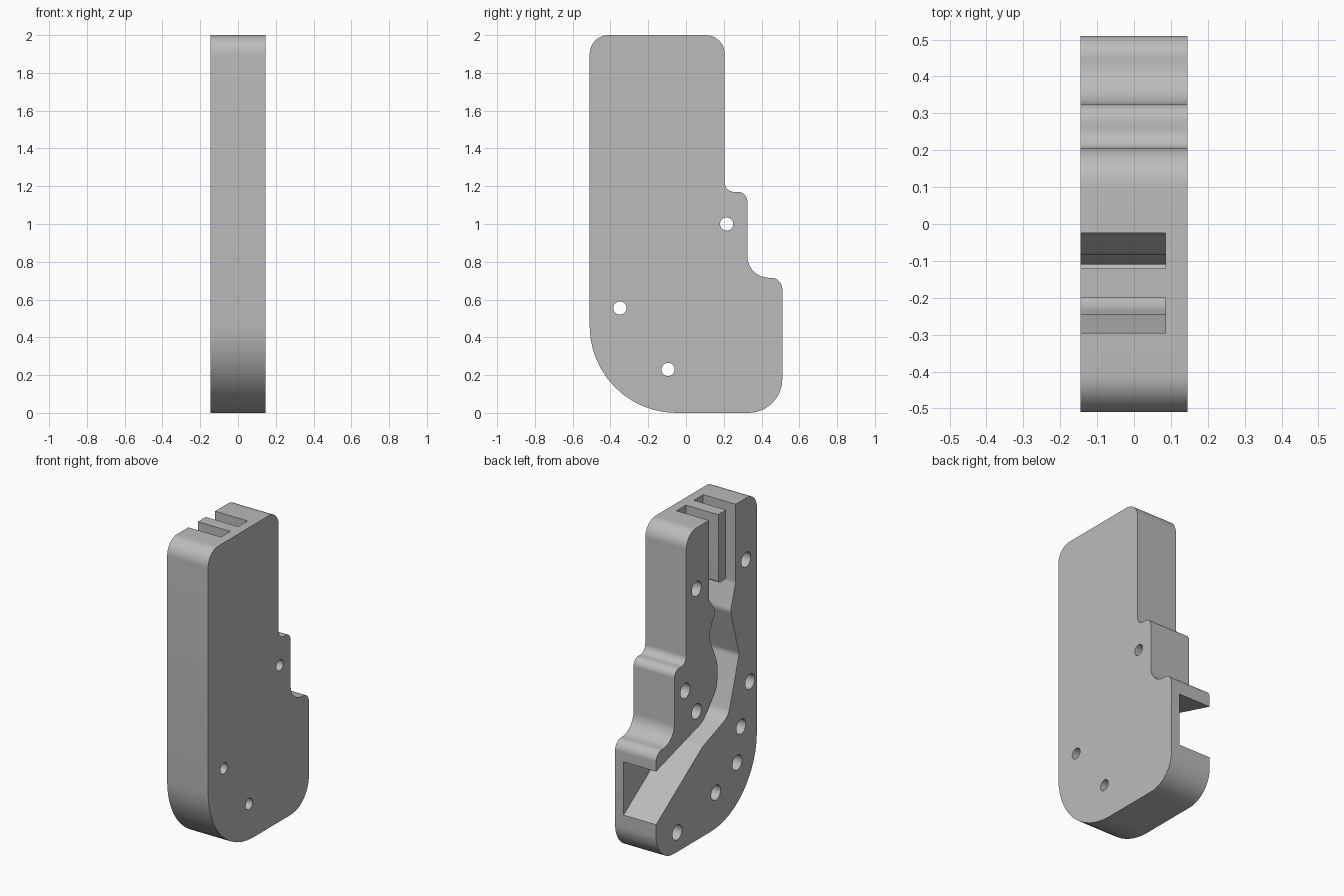
import bpy, bmesh, math
from mathutils import Vector

cube = bpy.data.objects.get("Cube")
if cube:
    bpy.data.objects.remove(cube, do_unlink=True)

HALF = 0.145      # half thickness of the plate
FLOOR = 0.085     # x of the pocket floor

grey = bpy.data.materials.new("plain grey")
grey.use_nodes = True
grey.diffuse_color = (0.5, 0.5, 0.5, 1)
grey.node_tree.nodes["Principled BSDF"].inputs["Base Color"].default_value = (0.5, 0.5, 0.5, 1)


def rounded(corners, steps=12):
    """Turn (y, z, radius) corners into an outline with filleted corners."""
    outline = []
    for i, (y, z, r) in enumerate(corners):
        p = Vector((y, z))
        if r == 0:
            outline.append(p)
            continue
        a = (Vector(corners[i - 1][:2]) - p).normalized()
        b = (Vector(corners[(i + 1) % len(corners)][:2]) - p).normalized()
        half = a.angle(b) / 2
        centre = p + (a + b).normalized() * (r / math.sin(half))
        start = p + a * (r / math.tan(half)) - centre
        end = p + b * (r / math.tan(half)) - centre
        sweep = math.pi - 2 * half
        for k in range(steps + 1):
            t = k / steps
            arc = (start * math.sin((1 - t) * sweep) + end * math.sin(t * sweep)) / math.sin(sweep)
            outline.append(centre + arc)
    return outline


def circle(y, z, r, n=32):
    return [Vector((y + r * math.cos(2 * math.pi * k / n), z + r * math.sin(2 * math.pi * k / n)))
            for k in range(n)]


def prism(name, outlines, x0, x1):
    """Extrude outlines in the yz plane from x0 to x1."""
    bm = bmesh.new()
    for outline in outlines:
        face = bm.faces.new([bm.verts.new((x0, p.x, p.y)) for p in outline])
        new = bmesh.ops.extrude_face_region(bm, geom=[face])["geom"]
        moved = [v for v in new if isinstance(v, bmesh.types.BMVert)]
        bmesh.ops.translate(bm, verts=moved, vec=(x1 - x0, 0, 0))
    bmesh.ops.recalc_face_normals(bm, faces=bm.faces)
    mesh = bpy.data.meshes.new(name)
    bm.to_mesh(mesh)
    bm.free()
    mesh.materials.append(grey)
    obj = bpy.data.objects.new(name, mesh)
    bpy.context.scene.collection.objects.link(obj)
    return obj


# Stepped plate with rounded corners
housing = prism("housing_half", [rounded([
    (-0.51, 0, 0.46), (0.51, 0, 0.18), (0.51, 0.715, 0.06), (0.325, 0.715, 0.115),
    (0.325, 1.17, 0.05), (0.205, 1.17, 0.05), (0.205, 2, 0.1), (-0.51, 2, 0.1)])],
    -HALF, HALF)

# Winding channel: two top slots, a throat, a chamber and a rear outlet
channel = rounded([
    (-0.025, 2.1, 0), (-0.025, 1.49, 0.05), (-0.095, 1.40, 0.06), (-0.02, 1.26, 0.08),
    (-0.11, 1.06, 0.15), (-0.11, 0.90, 0.15), (0.03, 0.735, 0.15), (0.6, 0.57, 0),
    (0.6, 0.195, 0), (0.04, 0.575, 0.1), (-0.22, 0.67, 0.1), (-0.33, 1.026, 0.06),
    (-0.243, 1.334, 0.06), (-0.295, 1.50, 0.06), (-0.295, 2.1, 0), (-0.2, 2.1, 0),
    (-0.2, 1.56, 0.02), (-0.12, 1.56, 0.02), (-0.12, 2.1, 0)])

# Screw holes: all are sunk from the open side, three run right through
through = [(0.215, 1.0), (-0.35, 0.555), (-0.095, 0.23)]
blind = [(0.10, 1.61), (-0.40, 1.605), (0.10, 0.825), (-0.44, 0.81), (-0.31, 0.34), (0.296, 0.125)]

cutters = [
    prism("channel_cutter", [channel], -HALF - 0.1, FLOOR),
    prism("sunk_hole_cutter", [circle(y, z, 0.048) for y, z in through + blind], -HALF - 0.1, FLOOR),
    prism("through_hole_cutter", [circle(y, z, 0.035) for y, z in through], -HALF - 0.1, HALF + 0.1),
]

bpy.ops.object.select_all(action="DESELECT")
bpy.context.view_layer.objects.active = housing
housing.select_set(True)
for cutter in cutters:
    cutter.hide_render = True
    mod = housing.modifiers.new(cutter.name, "BOOLEAN")
    mod.operation = "DIFFERENCE"
    mod.solver = "EXACT"
    mod.object = cutter
    bpy.ops.object.modifier_apply(modifier=mod.name)
    bpy.data.objects.remove(cutter, do_unlink=True)

bpy.ops.object.shade_smooth_by_angle(angle=math.radians(30))
